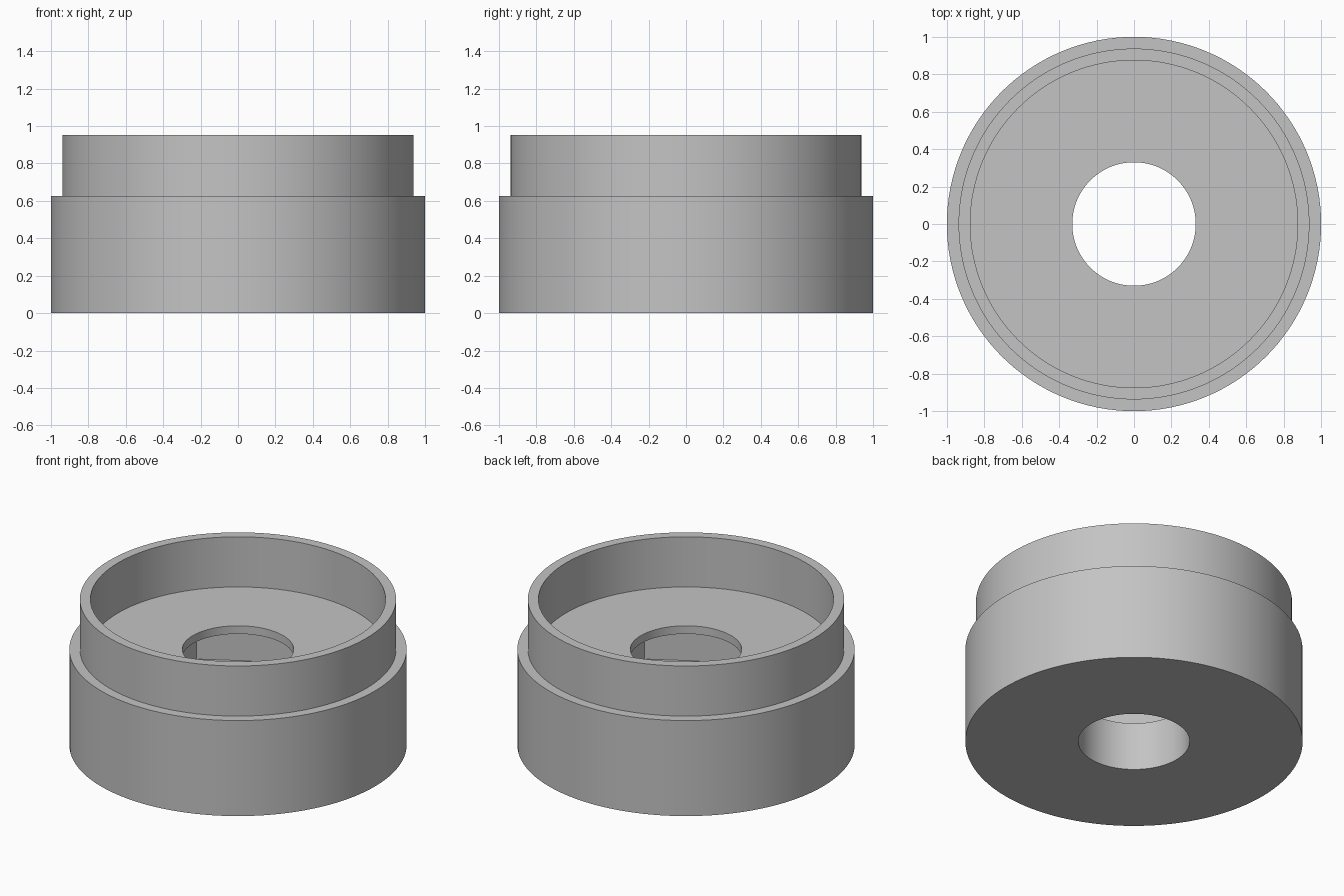
import bpy, bmesh, math

if "Cube" in bpy.data.objects:
    bpy.data.objects.remove(bpy.data.objects["Cube"])

SEGMENTS = 128
HOLE_R = 0.33

grey = bpy.data.materials.new("plain_grey")
grey.diffuse_color = (0.55, 0.55, 0.55, 1)
grey.use_nodes = True
grey.node_tree.nodes["Principled BSDF"].inputs["Base Color"].default_value = grey.diffuse_color


def make_object(name, bm):
    bmesh.ops.recalc_face_normals(bm, faces=bm.faces)
    mesh = bpy.data.meshes.new(name)
    bm.to_mesh(mesh)
    bm.free()
    mesh.materials.append(grey)
    obj = bpy.data.objects.new(name, mesh)
    bpy.context.collection.objects.link(obj)
    return obj


def lathe(name, profile):
    """Spin a closed (radius, z) profile around the z axis."""
    bm = bmesh.new()
    rings = []
    for i in range(SEGMENTS):
        a = 2 * math.pi * i / SEGMENTS
        rings.append([bm.verts.new((r * math.cos(a), r * math.sin(a), z))
                      for r, z in profile])
    n = len(profile)
    for i in range(SEGMENTS):
        a, b = rings[i], rings[(i + 1) % SEGMENTS]
        for j in range(n):
            k = (j + 1) % n
            bm.faces.new((a[j], b[j], b[k], a[k]))
    return make_object(name, bm)


def hex_prism(name, flat_radius, z0, z1):
    bm = bmesh.new()
    r = flat_radius / math.cos(math.pi / 6)
    angles = [math.radians(30 + 60 * i) for i in range(6)]
    base = bm.faces.new([bm.verts.new((r * math.cos(a), r * math.sin(a), z0))
                         for a in angles])
    top = bmesh.ops.extrude_face_region(bm, geom=[base])
    verts = [v for v in top["geom"] if isinstance(v, bmesh.types.BMVert)]
    bmesh.ops.translate(bm, verts=verts, vec=(0, 0, z1 - z0))
    return make_object(name, bm)


# Stepped round body with a raised rim, a recessed floor and a through hole
body = lathe("stepped_body", [
    (HOLE_R, 0), (1.0, 0), (1.0, 0.625), (0.9375, 0.625),
    (0.9375, 0.953), (0.875, 0.953), (0.875, 0.625), (HOLE_R, 0.625)])

# Hexagonal nut pocket enclosed between the base and the thin floor
cutter = hex_prism("nut_pocket_cutter", 0.505, 0.315, 0.572)
cutter.hide_render = True

pocket = body.modifiers.new("nut_pocket", "BOOLEAN")
pocket.operation = "DIFFERENCE"
pocket.solver = "EXACT"
pocket.object = cutter

bpy.context.view_layer.objects.active = body
body.select_set(True)
bpy.ops.object.modifier_apply(modifier=pocket.name)
bpy.data.objects.remove(cutter)

# Smooth round walls, crisp edges
bpy.ops.object.shade_smooth_by_angle(angle=math.radians(30))
